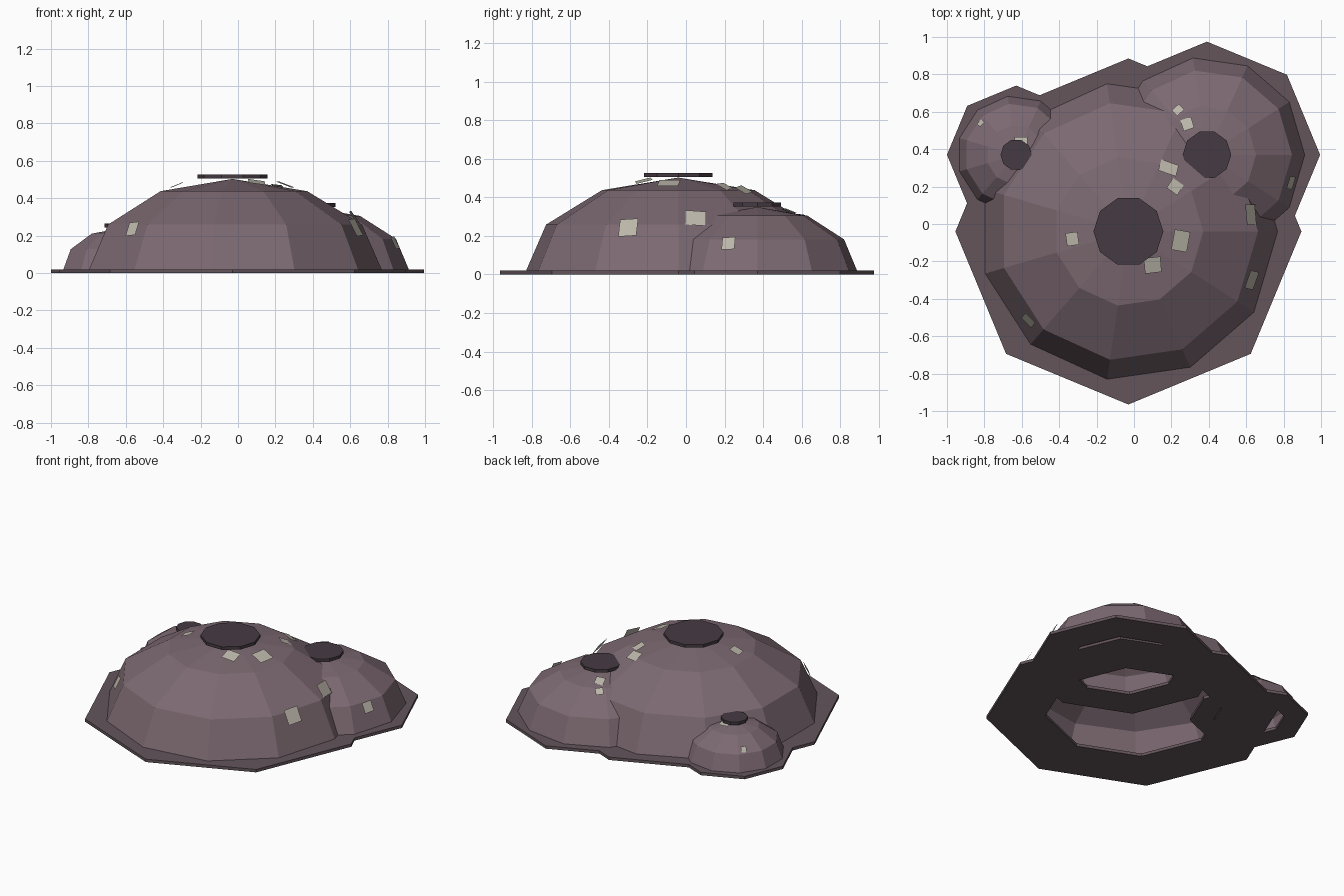
import bpy, bmesh
from math import sin, cos, pi, sqrt, asin, atan2, radians
from mathutils import Matrix, Vector

if "Cube" in bpy.data.objects:
    bpy.data.objects.remove(bpy.data.objects["Cube"])


def material(name, rgb):
    m = bpy.data.materials.new(name)
    m.diffuse_color = (*rgb, 1)
    m.use_nodes = True
    m.node_tree.nodes["Principled BSDF"].inputs["Base Color"].default_value = m.diffuse_color
    return m


FLESH = material("mound_mauve", (0.20, 0.14, 0.165))
SKIRT = material("skirt_mauve", (0.125, 0.09, 0.105))
DARK = material("cap_dark", (0.06, 0.043, 0.055))
PALE = material("chip_pale", (0.50, 0.47, 0.40))


def finish(bm, name, mat, matrix):
    bm.normal_update()
    me = bpy.data.meshes.new(name)
    bm.to_mesh(me)
    bm.free()
    ob = bpy.data.objects.new(name, me)
    ob.matrix_world = matrix
    me.materials.append(mat)
    bpy.context.collection.objects.link(ob)
    return ob


def revolve(name, profile, sides, centre, mat, closed=False):
    """Sweep (radius, z) points round the z axis; radius 0 makes a pole."""
    bm = bmesh.new()
    rings = []
    for r, z in profile:
        if r == 0:
            rings.append([bm.verts.new((0, 0, z))] * sides)
        else:
            rings.append([bm.verts.new((r * cos(2 * pi * i / sides), r * sin(2 * pi * i / sides), z))
                          for i in range(sides)])
    pairs = list(zip(rings, rings[1:])) + ([(rings[-1], rings[0])] if closed else [])
    for a, b in pairs:
        for i in range(sides):
            j = (i + 1) % sides
            bm.faces.new(list(dict.fromkeys((a[i], a[j], b[j], b[i]))))
    return finish(bm, name, mat, Matrix.Translation((*centre, 0)))


Z0 = 0.015


def mound(name, centre, R, H, skirt_r, cap_r, chips):
    # open half dome, 11 sides, rings every 30 degrees
    prof = [(R * cos(k * pi / 6), Z0 + H * sin(k * pi / 6)) for k in range(3)] + [(0, Z0 + H)]
    revolve(name + "_dome", prof, 11, centre, FLESH)
    # flat octagonal ring at the foot
    ri = skirt_r * 0.6
    revolve(name + "_skirt", [(ri, 0), (skirt_r, 0), (skirt_r, 0.02), (ri, 0.02)], 8, centre, SKIRT, True)
    # ten-sided cap on the top
    t = Z0 + H
    revolve(name + "_cap", [(0, t + .003), (cap_r, t + .003), (cap_r, t + .024), (0, t + .024)], 10, centre, DARK)
    # pale square chips resting on the surface
    for n, (x, y, w, h, roll) in enumerate(chips):
        dx, dy = x - centre[0], y - centre[1]
        r = sqrt(dx * dx + dy * dy)
        z = Z0 + H * sqrt(1 - (r / R) ** 2)
        m = (Matrix.Translation((x, y, z + .003)) @ Matrix.Rotation(atan2(dy, dx), 4, 'Z')
             @ Matrix.Rotation(asin(r / R), 4, 'Y') @ Matrix.Rotation(radians(roll), 4, 'Z'))
        bm = bmesh.new()
        bm.faces.new([bm.verts.new((a * h / 2, b * w / 2, 0)) for a, b in ((-1, -1), (1, -1), (1, 1), (-1, 1))])
        finish(bm, f"{name}_chip_{n}", PALE, m)


# x, y, width, height, roll of each chip
mound("large", (-0.03, -0.04), 0.80, 0.488, 0.925, 0.187,
      [(-.33, -.08, .07, .07, 0), (.25, -.09, .11, .09, 0), (.10, -.22, .085, .09, 60),
       (.63, -.30, .10, .10, 4), (.625, .05, .11, .09, -5), (-.565, -.515, .075, .08, 5),
       (.185, .30, .10, .07, 15), (.22, .20, .07, .07, 12)])
mound("medium", (0.39, 0.37), 0.525, 0.335, 0.605, 0.13,
      [(.235, .61, .05, .05, 10), (.285, .535, .065, .06, 75), (.84, .22, .07, .07, 3)])
mound("small", (-0.63, 0.37), 0.318, 0.225, 0.37, 0.084,
      [(-.82, .54, .035, .04, 0), (-.605, .44, .07, .05, 20)])
